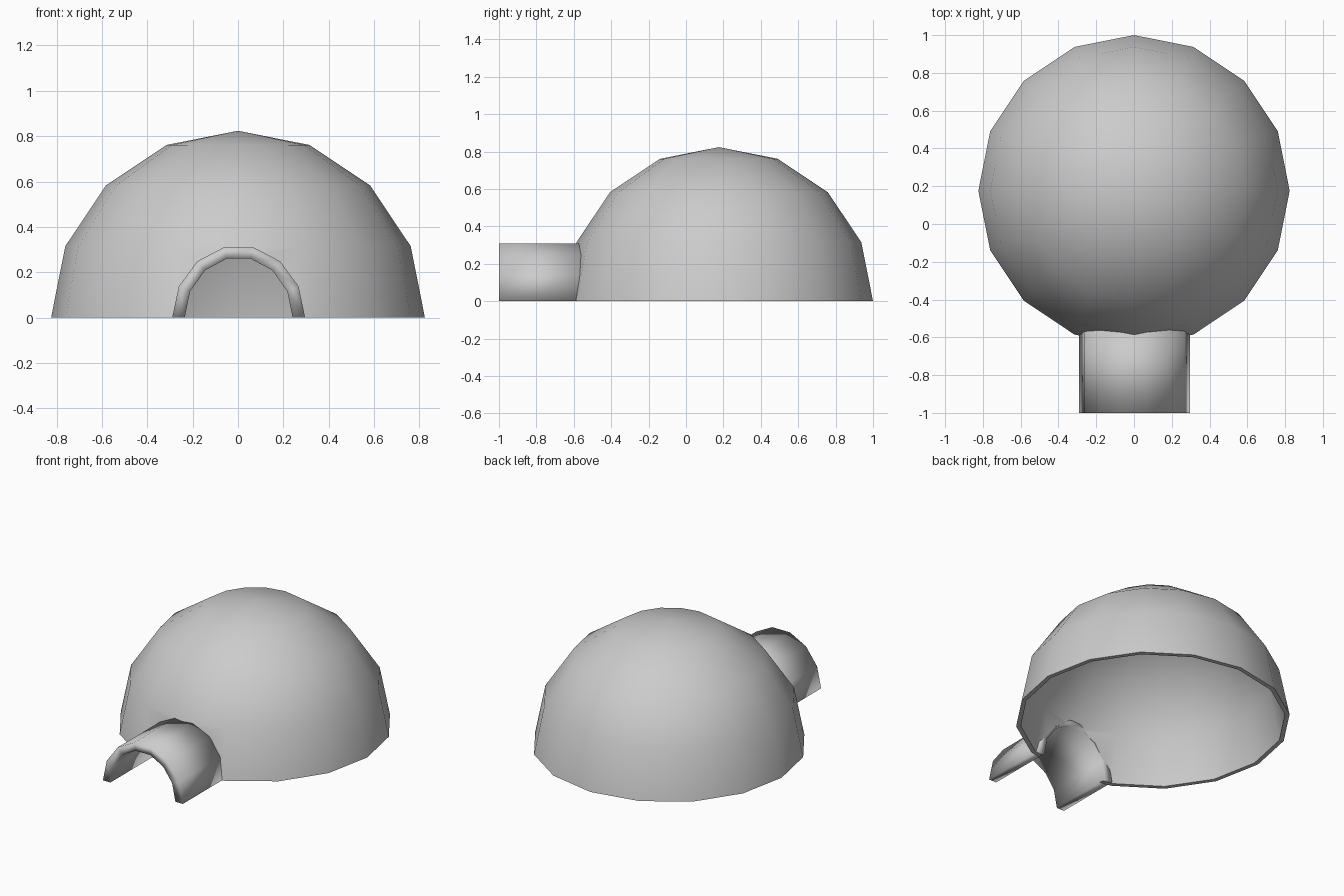
import bpy, bmesh, math
from mathutils import Vector

cube = bpy.data.objects.get("Cube")
if cube:
    bpy.data.objects.remove(cube, do_unlink=True)

CENTRE_Y = 0.176
RADIUS = 0.824
WALL = 0.028

grey = bpy.data.materials.new("plain_grey")
grey.use_nodes = True
colour = (0.6, 0.6, 0.6, 1)
grey.diffuse_color = colour
grey.node_tree.nodes["Principled BSDF"].inputs["Base Color"].default_value = colour


def make_object(name, bm):
    bmesh.ops.recalc_face_normals(bm, faces=bm.faces)
    mesh = bpy.data.meshes.new(name)
    bm.to_mesh(mesh)
    bm.free()
    mesh.materials.append(grey)
    obj = bpy.data.objects.new(name, mesh)
    bpy.context.collection.objects.link(obj)
    return obj


def arch(rx, rz, y, sides=7):
    """Half-ellipse outline standing on the ground."""
    angles = [math.pi * i / sides for i in range(sides + 1)]
    return [Vector((0.003 + rx * math.cos(a), y, rz * math.sin(a))) for a in angles]


def extrude_outline(name, outline, y_end):
    bm = bmesh.new()
    face = bm.faces.new([bm.verts.new(p) for p in outline])
    result = bmesh.ops.extrude_face_region(bm, geom=[face], use_keep_orig=True)
    verts = [v for v in result["geom"] if isinstance(v, bmesh.types.BMVert)]
    bmesh.ops.translate(bm, verts=verts, vec=(0, y_end - outline[0].y, 0))
    return make_object(name, bm)


# Hollow dome: outer and inner quarter arcs spun around the vertical axis
def quarter_arc(r):
    return [Vector((r * math.cos(i * math.pi / 8), 0, r * math.sin(i * math.pi / 8)))
            for i in range(5)]


bm = bmesh.new()
outer = [bm.verts.new(p) for p in quarter_arc(RADIUS)]
inner = [bm.verts.new(p) for p in quarter_arc(RADIUS - WALL)]
profile = outer[::-1] + inner
edges = [bm.edges.new(pair) for pair in zip(profile, profile[1:])
         if pair != (outer[-1], inner[-1])]
bmesh.ops.spin(bm, geom=profile + edges, cent=(0, 0, 0), axis=(0, 0, 1),
               angle=math.tau, steps=16)
bmesh.ops.remove_doubles(bm, verts=bm.verts, dist=0.0005)
bmesh.ops.translate(bm, verts=bm.verts, vec=(0, CENTRE_Y, 0))
dome = make_object("dome", bm)

# Doorway through the dome wall
doorway = arch(0.25, 0.28, -0.9)
doorway[0].z = doorway[-1].z = -0.1
cutter = extrude_outline("doorway_cutter", doorway, -0.3)
cutter.hide_render = True
cutter.hide_viewport = True
cut = dome.modifiers.new("doorway", "BOOLEAN")
cut.operation = "DIFFERENCE"
cut.solver = "EXACT"
cut.object = cutter

# Entrance tunnel: thick arch running out to the front
tunnel = extrude_outline(
    "entrance_tunnel", arch(0.293, 0.318, -1) + arch(0.238, 0.267, -1)[::-1], -0.55)

# Replace the concave end caps with quads so the smooth shading is even
bm = bmesh.new()
bm.from_mesh(tunnel.data)
caps = [f for f in bm.faces if len(f.verts) > 4]
for cap in caps:
    loop = list(cap.verts)
    bm.faces.remove(cap)
    start = max(range(16), key=lambda i: loop[i].co.x)
    loop = loop[start:] + loop[:start]
    if abs(loop[1].co.z) < 0.001:
        loop = loop[1:] + loop[:1]
    for i in range(7):
        bm.faces.new((loop[i], loop[i + 1], loop[14 - i], loop[15 - i]))
bmesh.ops.recalc_face_normals(bm, faces=bm.faces)
bm.to_mesh(tunnel.data)
bm.free()
tunnel.data.polygons.foreach_set("use_smooth", [True] * len(tunnel.data.polygons))

# Smooth dome with a crisp rim
bpy.ops.object.select_all(action="DESELECT")
dome.select_set(True)
bpy.context.view_layer.objects.active = dome
bpy.ops.object.modifier_apply(modifier="doorway")
bpy.data.objects.remove(cutter, do_unlink=True)
bpy.ops.object.shade_smooth_by_angle(angle=math.radians(40))
